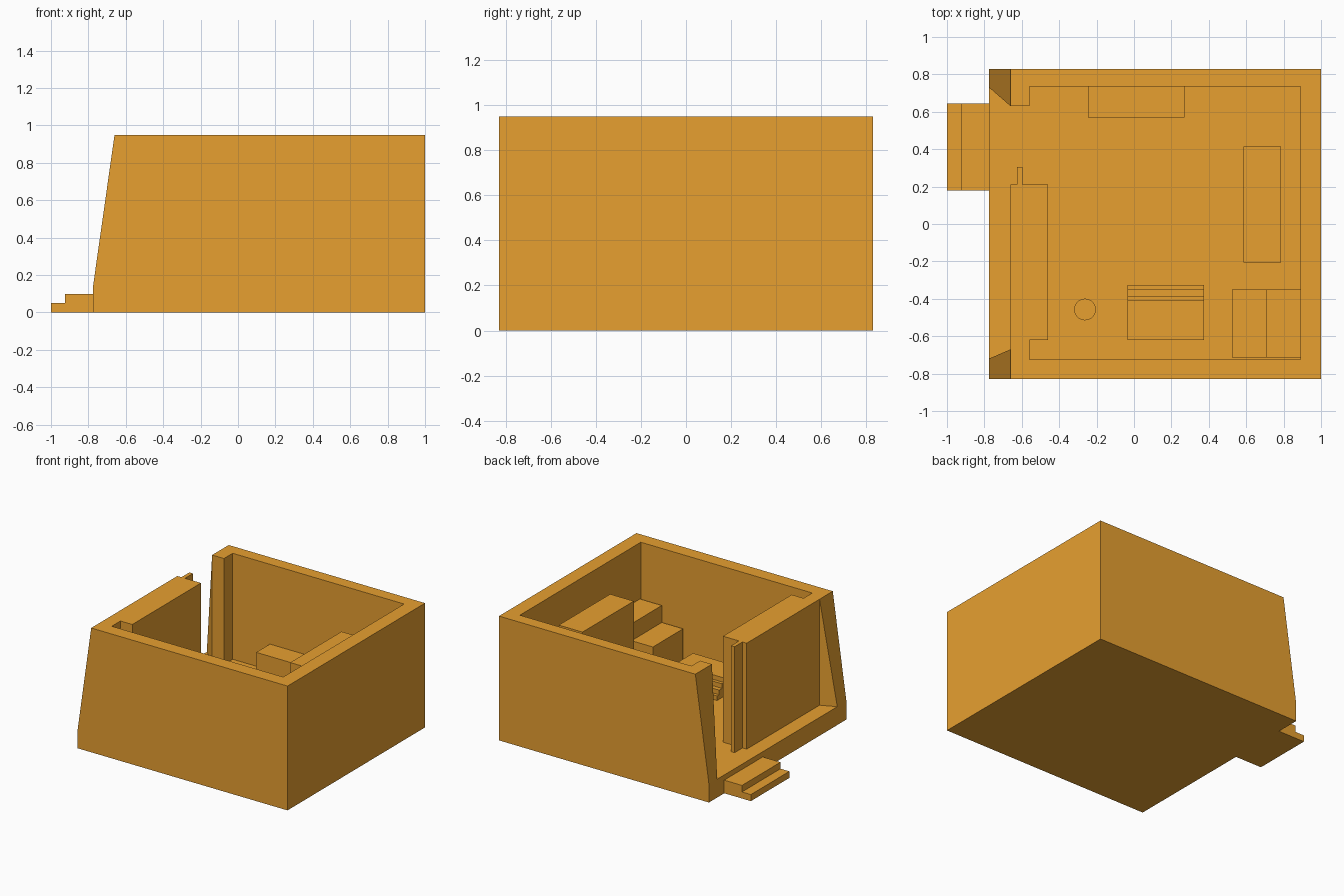
import bpy, bmesh
from mathutils import Vector

if "Cube" in bpy.data.objects:
    bpy.data.objects.remove(bpy.data.objects["Cube"])

FLOOR, TOP = 0.14, 0.95

mat = bpy.data.materials.new("warm_orange")
mat.diffuse_color = (0.8, 0.35, 0.03, 1)
mat.use_nodes = True
mat.node_tree.nodes["Principled BSDF"].inputs["Base Color"].default_value = mat.diffuse_color


def finish(bm, name):
    bmesh.ops.recalc_face_normals(bm, faces=bm.faces)
    mesh = bpy.data.meshes.new(name)
    bm.to_mesh(mesh)
    bm.free()
    mesh.materials.append(mat)
    ob = bpy.data.objects.new(name, mesh)
    bpy.context.collection.objects.link(ob)
    return ob


def prism(name, points, axis, lo, hi):
    """Extrude an outline along 'x' (y,z points), 'y' (x,z) or 'z' (x,y)."""
    i = "xyz".index(axis)
    bm = bmesh.new()
    verts = []
    for p in points:
        co = list(p)
        co.insert(i, lo)
        verts.append(bm.verts.new(co))
    face = bm.faces.new(verts)
    ext = bmesh.ops.extrude_face_region(bm, geom=[face])
    move = Vector((0, 0, 0))
    move[i] = hi - lo
    bmesh.ops.translate(bm, vec=move,
                        verts=[g for g in ext["geom"] if isinstance(g, bmesh.types.BMVert)])
    return finish(bm, name)


def box(name, x0, x1, y0, y1, top):
    return prism(name, [(x0, y0), (x1, y0), (x1, y1), (x0, y1)], "z", FLOOR, top)


# Shell: solid with sloped entrance side
shell = prism("room_shell", [(-0.775, 0), (1, 0), (1, TOP), (-0.66, TOP), (-0.775, FLOOR)],
              "y", -0.83, 0.83)

# Void plan: entrance recess, doorway, open door edge and interior
void_plan = [(-0.9, -0.72), (-0.775, -0.72), (-0.66, -0.67), (-0.66, 0.21),
             (-0.625, 0.21), (-0.625, 0.305), (-0.595, 0.305), (-0.595, 0.21),
             (-0.46, 0.21), (-0.46, -0.62), (-0.56, -0.62), (-0.56, -0.725),
             (0.89, -0.725), (0.89, 0.735), (-0.56, 0.735), (-0.56, 0.63),
             (-0.66, 0.63), (-0.775, 0.73), (-0.9, 0.73)]
cutter = prism("room_void", void_plan, "z", FLOOR, 1.2)
cutter.hide_render = True
mod = shell.modifiers.new("hollow", "BOOLEAN")
mod.operation = "DIFFERENCE"
mod.solver = "EXACT"
mod.object = cutter
bpy.context.view_layer.objects.active = shell
bpy.ops.object.modifier_apply(modifier=mod.name)
bpy.data.objects.remove(cutter)

# Entrance steps
prism("entrance_steps", [(-1, 0), (-0.775, 0), (-0.775, 0.1), (-0.925, 0.1),
                         (-0.925, 0.05), (-1, 0.05)], "y", 0.18, 0.645)

# Furniture
box("back_bench", -0.245, 0.27, 0.57, 0.735, 0.34)
box("tall_counter", 0.585, 0.785, -0.205, 0.415, 0.78)
prism("tiered_cabinet", [(0.525, FLOOR), (0.89, FLOOR), (0.89, 0.52), (0.705, 0.52),
                         (0.705, 0.39), (0.525, 0.39)], "y", -0.715, -0.35)
prism("stepped_stand", [(-0.62, FLOOR), (-0.325, FLOOR), (-0.325, 0.175), (-0.35, 0.175),
                        (-0.35, 0.21), (-0.385, 0.21), (-0.385, 0.245), (-0.41, 0.245),
                        (-0.41, 0.28), (-0.62, 0.28)], "x", -0.035, 0.375)

# Slightly tapered round bin
bpy.ops.mesh.primitive_cone_add(vertices=32, radius1=0.052, radius2=0.058, depth=0.16,
                                location=(-0.262, -0.457, FLOOR + 0.08))
bin_ob = bpy.context.object
bin_ob.name = "round_bin"
bin_ob.data.materials.append(mat)
bpy.ops.object.shade_smooth_by_angle()
